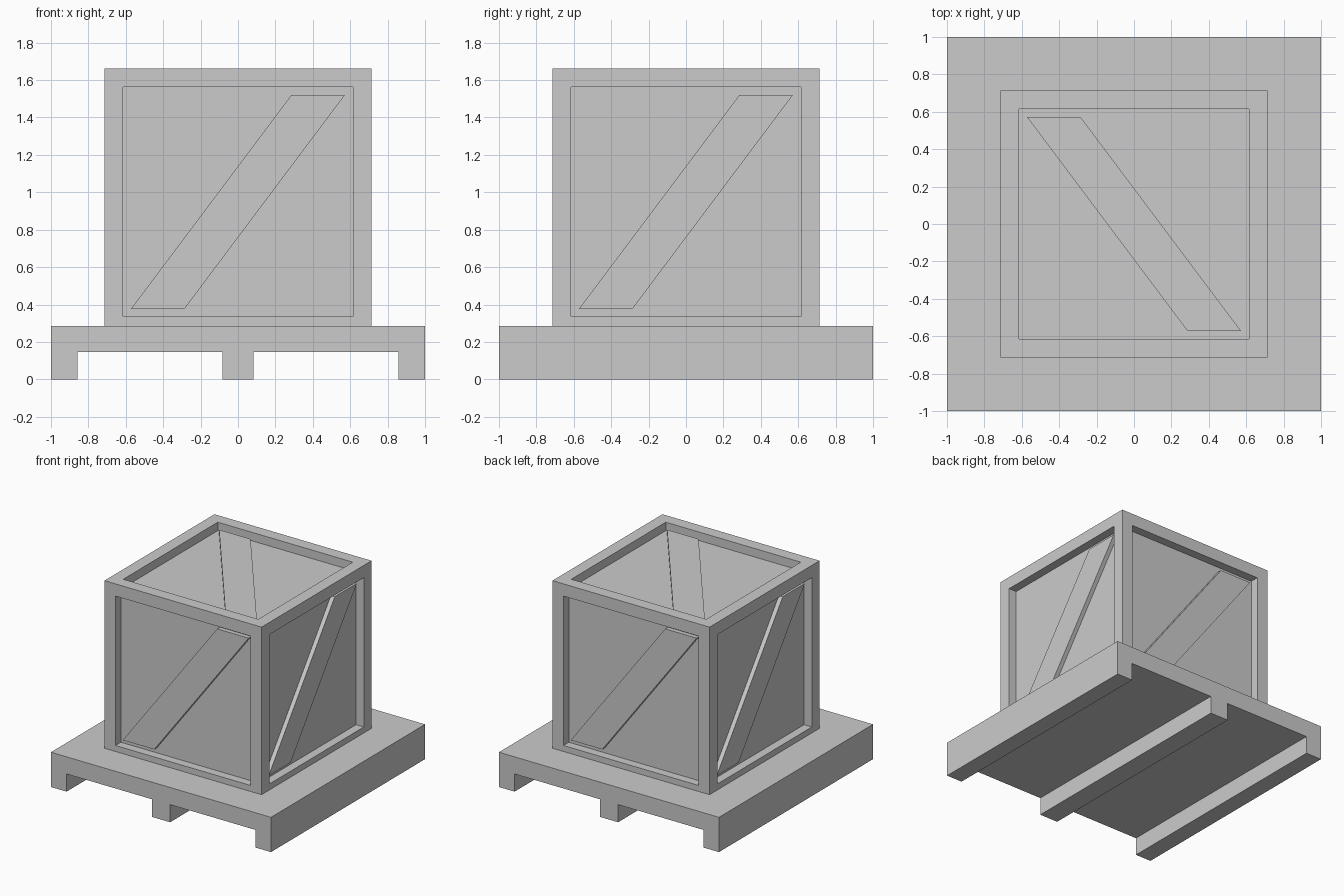
import bpy, bmesh
from math import pi
from mathutils import Matrix, Vector

if "Cube" in bpy.data.objects:
    bpy.data.objects.remove(bpy.data.objects["Cube"])

HALF = 0.714      # half crate size
OPEN = 0.572      # half size of the recessed opening
DEPTH = 0.07      # panel recess
BRACE_W = 0.286   # brace width along the frame
BRACE_T = 0.035   # brace thickness
CENTRE = Vector((0, 0, 0.949))


def finish(name, bm):
    bmesh.ops.recalc_face_normals(bm, faces=bm.faces)
    mesh = bpy.data.meshes.new(name)
    bm.to_mesh(mesh)
    bm.free()
    obj = bpy.data.objects.new(name, mesh)
    bpy.context.collection.objects.link(obj)
    return obj


def prism(name, outline, direction):
    bm = bmesh.new()
    face = bm.faces.new([bm.verts.new(p) for p in outline])
    ext = bmesh.ops.extrude_face_region(bm, geom=[face])
    verts = [g for g in ext["geom"] if isinstance(g, bmesh.types.BMVert)]
    bmesh.ops.translate(bm, verts=verts, vec=direction)
    return finish(name, bm)


# pallet: deck with three runners, one profile extruded front to back
right = [(0.083, 0.145), (0.083, 0), (0, 0)][:2][::-1] + [(0.858, 0.145), (0.858, 0), (1, 0), (1, 0.286)]
profile = right + [(-x, z) for x, z in reversed(right)]
prism("pallet", [(x, -1, z) for x, z in profile], (0, 2, 0))

# crate: cube with a recessed panel on every face but the hidden bottom
bm = bmesh.new()
bmesh.ops.create_cube(bm, size=2 * HALF, matrix=Matrix.Translation(CENTRE))
bm.normal_update()
panels = [f for f in bm.faces if f.normal.z > -0.5]
bmesh.ops.inset_individual(bm, faces=panels, thickness=HALF - OPEN)
bmesh.ops.inset_individual(bm, faces=panels, thickness=0, depth=-DEPTH)
finish("crate", bm)


# diagonal braces lying on the panels
def brace(name, u, v, normal):
    corners = [(-OPEN, -OPEN), (-OPEN + BRACE_W, -OPEN), (OPEN, OPEN), (OPEN - BRACE_W, OPEN)]
    base = CENTRE + normal * (HALF - DEPTH)
    prism(name, [base + u * a + v * b for a, b in corners], normal * BRACE_T)


X, Y, Z = Vector((1, 0, 0)), Vector((0, 1, 0)), Vector((0, 0, 1))
for i, side in enumerate(("front", "right", "back", "left")):
    turn = Matrix.Rotation(i * pi / 2, 3, "Z")
    brace(side + "_brace", turn @ X, Z, turn @ -Y)
brace("top_brace", -X, Y, Z)
